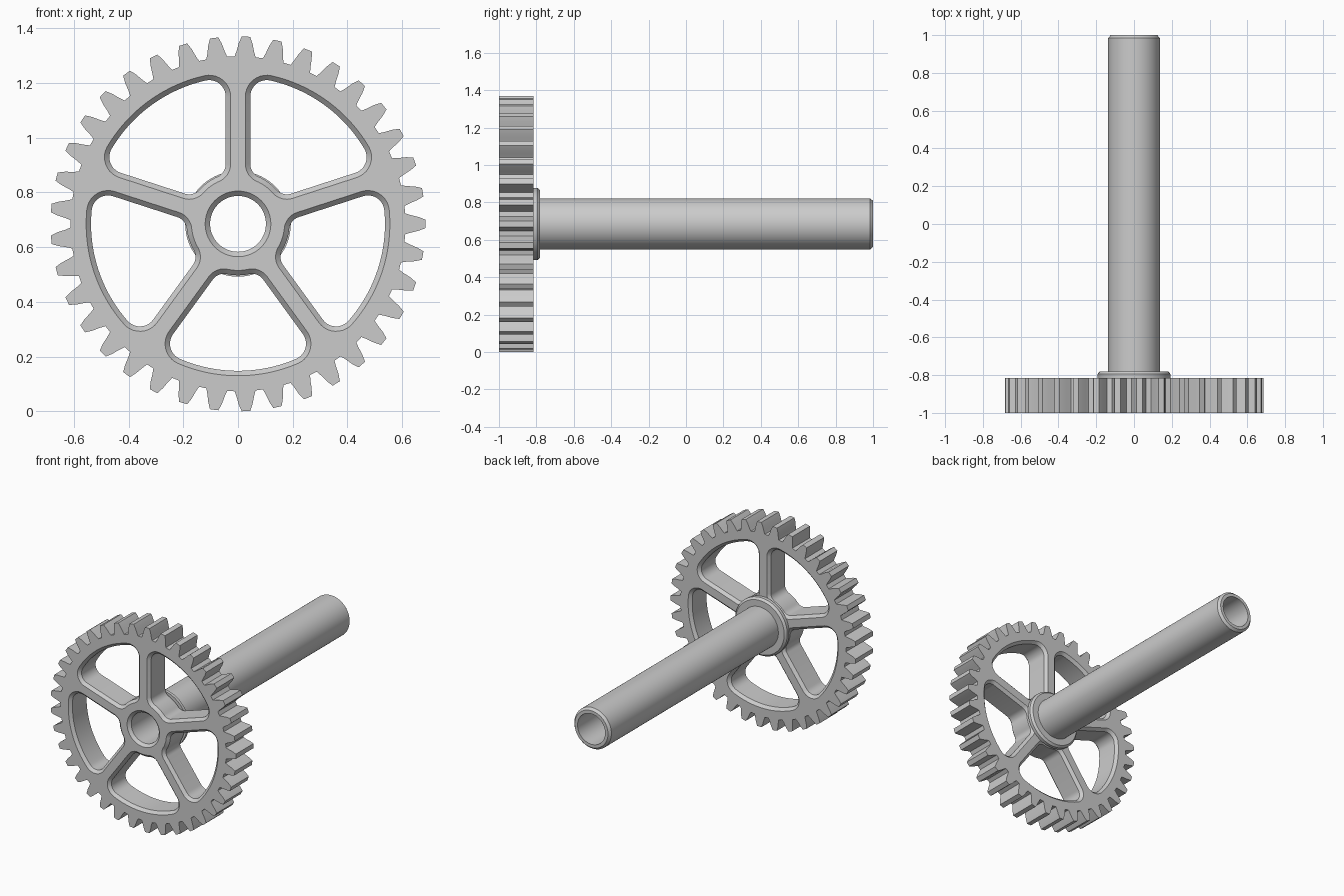
import bpy
import bmesh
from math import sin, cos, pi, radians, asin, atan2, sqrt

if "Cube" in bpy.data.objects:
    bpy.data.objects.remove(bpy.data.objects["Cube"], do_unlink=True)

AXIS_Z = 0.685
FRONT, BACK, SHAFT_END = -1.0, -0.815, 1.0
BORE = 0.102
CHAMFER = 0.018
TEETH, SPOKES = 37, 5

steel = bpy.data.materials.new("grey steel")
steel.use_nodes = True
grey = (0.6, 0.6, 0.6, 1)
steel.diffuse_color = grey
steel.node_tree.nodes["Principled BSDF"].inputs["Base Color"].default_value = grey


def polar(r, a):
    return (r * cos(a), r * sin(a))


def circle(r, n=72):
    return [polar(r, 2 * pi * i / n) for i in range(n)]


def arc(centre, r, a0, a1, n):
    return [(centre[0] + r * cos(a0 + (a1 - a0) * i / n),
             centre[1] + r * sin(a0 + (a1 - a0) * i / n)) for i in range(n + 1)]


def finish(bm, name):
    bmesh.ops.recalc_face_normals(bm, faces=bm.faces)
    mesh = bpy.data.meshes.new(name)
    bm.to_mesh(mesh)
    bm.free()
    mesh.materials.append(steel)
    ob = bpy.data.objects.new(name, mesh)
    bpy.context.scene.collection.objects.link(ob)
    bpy.ops.object.select_all(action='DESELECT')
    ob.select_set(True)
    bpy.context.view_layer.objects.active = ob
    bpy.ops.object.shade_smooth_by_angle(angle=radians(28))


def ring_of_verts(bm, points, y):
    return [bm.verts.new((x, y, AXIS_Z + z)) for x, z in points]


def bridge(bm, a, b):
    n = len(a)
    for i in range(n):
        j = (i + 1) % n
        bm.faces.new((a[i], a[j], b[j], b[i]))


# Gear outline: one tooth flank profile repeated around the rim
def tooth_outline():
    flank = [(0.612, 3.6), (0.632, 2.9), (0.66, 2.2), (0.685, 1.3)]
    tooth = [(r, -a) for r, a in flank] + [(r, a) for r, a in reversed(flank)]
    return [polar(r, 2 * pi * k / TEETH + radians(a))
            for k in range(TEETH) for r, a in tooth]


# Rounded opening between two spokes; grow widens it for the chamfered edge
def pocket(mid, grow):
    half, rim, hub = 0.045, 0.537, 0.188
    f_out, f_in = 0.06, 0.05
    span = pi / SPOKES
    rc_out, rc_in = rim - f_out, hub + f_in
    a_out = span - asin((half + f_out) / rc_out)
    a_in = span - asin((half + f_in) / rc_in)
    wall = span + pi / 2
    fo, fi = f_out + grow, f_in + grow
    pts = arc((0, 0), rim + grow, -a_out, a_out, 28)[1:-1]
    pts += arc(polar(rc_out, a_out), fo, a_out, wall, 10)
    pts += arc(polar(rc_in, a_in), fi, wall, pi + a_in, 8)
    pts += arc((0, 0), hub - grow, a_in, -a_in, 8)[1:-1]
    pts += arc(polar(rc_in, -a_in), fi, pi - a_in, 2 * pi - wall, 8)
    pts += arc(polar(rc_out, -a_out), fo, -wall, -a_out, 10)
    c, s = cos(mid), sin(mid)
    return [(x * c - z * s, x * s + z * c) for x, z in pts]


def build_gear():
    bm = bmesh.new()
    outline = tooth_outline()
    front = [ring_of_verts(bm, outline, FRONT)]
    back = [ring_of_verts(bm, outline, BACK)]
    bridge(bm, front[0], back[0])

    # Openings, chamfered on both faces
    for k in range(SPOKES):
        mid = -pi / 2 + 2 * pi * k / SPOKES
        wide, narrow = pocket(mid, CHAMFER), pocket(mid, 0)
        rows = [ring_of_verts(bm, wide, FRONT),
                ring_of_verts(bm, narrow, FRONT + CHAMFER),
                ring_of_verts(bm, narrow, BACK - CHAMFER),
                ring_of_verts(bm, wide, BACK)]
        for a, b in zip(rows, rows[1:]):
            bridge(bm, a, b)
        front.append(rows[0])
        back.append(rows[-1])

    # Bore with a chamfered mouth
    rows = [ring_of_verts(bm, circle(BORE + CHAMFER), FRONT),
            ring_of_verts(bm, circle(BORE), FRONT + CHAMFER),
            ring_of_verts(bm, circle(BORE), BACK)]
    for a, b in zip(rows, rows[1:]):
        bridge(bm, a, b)
    front.append(rows[0])
    back.append(rows[-1])

    # Flat front and back faces around the openings
    for loops in (front, back):
        edges = [bm.edges.get((lp[i - 1], lp[i])) for lp in loops for i in range(len(lp))]
        bmesh.ops.triangle_fill(bm, use_beauty=True, edges=edges)
    finish(bm, "gear_wheel")


# Turned ring from a closed (radius, y) profile
def lathe(name, profile):
    bm = bmesh.new()
    rows = [ring_of_verts(bm, circle(r), y) for r, y in profile]
    for i in range(len(rows)):
        bridge(bm, rows[i - 1], rows[i])
    finish(bm, name)


build_gear()
lathe("hub_collar", [(0.13, BACK), (0.193, BACK), (0.193, -0.794),
                     (0.18, -0.78), (0.13, -0.78)])
lathe("hollow_shaft", [(BORE, BACK), (0.137, BACK), (0.137, SHAFT_END - 0.016),
                       (0.123, SHAFT_END), (BORE, SHAFT_END)])
